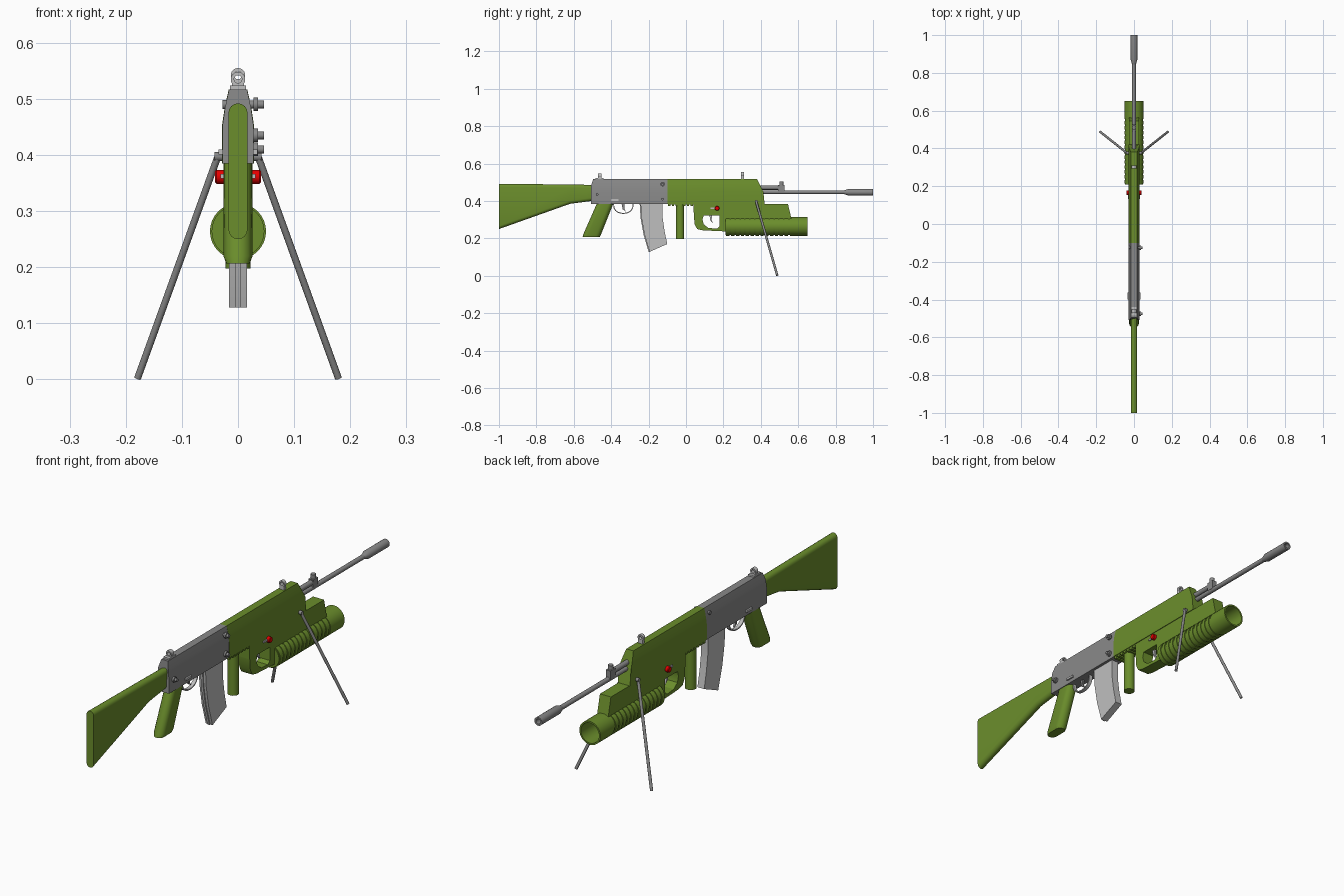
import bpy, bmesh, math
from mathutils import Vector

if "Cube" in bpy.data.objects:
    bpy.data.objects.remove(bpy.data.objects["Cube"])


def material(name, rgb):
    m = bpy.data.materials.new(name)
    m.use_nodes = True
    m.diffuse_color = (*rgb, 1)
    m.node_tree.nodes["Principled BSDF"].inputs["Base Color"].default_value = (*rgb, 1)
    return m


GREEN = material("olive green", (0.147, 0.27, 0.025))
GREY = material("gunmetal grey", (0.25, 0.25, 0.25))
LIGHT = material("light grey", (0.52, 0.52, 0.52))
RED = material("red", (0.8, 0.0, 0.0))


def loft(name, rings, mat, loop=False):
    """Skin a series of equal point rings; cap the ends or close into a loop."""
    bm = bmesh.new()
    rows = [[bm.verts.new(p) for p in ring] for ring in rings]
    n = len(rows[0])
    pairs = list(zip(rows, rows[1:])) + ([(rows[-1], rows[0])] if loop else [])
    for a, b in pairs:
        for i in range(n):
            j = (i + 1) % n
            bm.faces.new((a[i], a[j], b[j], b[i]))
    if not loop:
        bm.faces.new(rows[0])
        bm.faces.new(rows[-1])
    bmesh.ops.recalc_face_normals(bm, faces=bm.faces)
    me = bpy.data.meshes.new(name)
    bm.to_mesh(me)
    bm.free()
    me.materials.append(mat)
    me.polygons.foreach_set("use_smooth", [True] * len(me.polygons))
    me.set_sharp_from_angle(angle=math.radians(32))
    ob = bpy.data.objects.new(name, me)
    bpy.context.collection.objects.link(ob)
    return ob


def plate(name, profile, half, mat, bevel=0, x=0):
    """Side profile (y, z) given thickness across x."""
    ob = loft(name, [[(x + s * half, y, z) for y, z in profile] for s in (-1, 1)], mat)
    if bevel:
        mod = ob.modifiers.new("bevel", "BEVEL")
        mod.width, mod.segments = bevel, 2
    return ob


def box(name, y0, y1, z0, z1, half, mat, x=0):
    return plate(name, [(y0, z0), (y1, z0), (y1, z1), (y0, z1)], half, mat, 0, x)


def turned(name, start, axis, profile, mat, n=24, loop=False):
    """Turn a (distance, radius) profile round an axis."""
    axis = Vector(axis).normalized()
    u = axis.orthogonal().normalized()
    v = axis.cross(u)
    angles = [2 * math.pi * i / n for i in range(n)]
    rings = [[Vector(start) + axis * d + r * (u * math.cos(a) + v * math.sin(a))
              for a in angles] for d, r in profile]
    return loft(name, rings, mat, loop)


def rod(name, a, b, r, mat, n=16):
    d = Vector(b) - Vector(a)
    return turned(name, a, d, [(0, r), (d.length, r)], mat, n)


def slot(lo, hi, r, n=8):
    """Rounded-end outline from lo to hi, as (across, along) points."""
    pts = []
    for centre, turn in ((hi - r, 0), (lo + r, math.pi)):
        for i in range(n + 1):
            a = turn + math.pi * i / n
            pts.append((r * math.cos(a), centre + r * math.sin(a)))
    return pts


# Stock and pistol grip
loft("stock", [[(x, y, z) for x, z in slot(lo, hi, 0.017)] for y, lo, hi in
               ((-1, 0.25, 0.492), (-0.62, 0.385, 0.488), (-0.49, 0.402, 0.486))], GREEN)
loft("pistol_grip", [[(x, y, z) for x, y in slot(lo, hi, r)] for z, lo, hi, r in
                     ((0.39, -0.475, -0.387, 0.025), (0.22, -0.55, -0.455, 0.026),
                      (0.207, -0.553, -0.462, 0.021))], GREEN)

# Receiver and handguard share one cross-section
half_section = [(0.028, 0.385), (0.028, 0.45), (0.023, 0.485), (0.016, 0.517)]


def body(name, back, front, grow, mat):
    sec = half_section + [(-x, z) for x, z in reversed(half_section)]
    return loft(name, [[(x * grow, end(z), z) for x, z in sec] for end in (back, front)], mat)


body("receiver", lambda z: -0.507 + max(0, z - 0.485) * 0.35, lambda z: -0.1, 1, GREY)
body("handguard", lambda z: -0.1, lambda z: 0.42 - (z - 0.385) * 0.1 - max(0, z - 0.45) * 0.4,
     1.03, GREEN)
comb = [(-0.095, 0.387)]
for i in range(24):
    y = -0.095 + i * 0.02
    comb += [(y, 0.372), (y + 0.012, 0.372), (y + 0.012, 0.38), (y + 0.02, 0.38)]
plate("handguard_ribs", comb + [(0.385, 0.387)], 0.026, GREEN)
rod("foregrip", (0, -0.032, 0.198), (0, -0.032, 0.387), 0.0225, GREEN, 24)

# Magazine
mag = [(-0.243, 0.39, -0.125, 0.39), (-0.238, 0.31, -0.125, 0.31),
       (-0.222, 0.22, -0.115, 0.24), (-0.195, 0.128, -0.1, 0.17)]
loft("magazine", [[(-0.016, a, b), (0.016, a, b), (0.016, c, d), (-0.016, c, d)]
                  for a, b, c, d in mag], LIGHT)
back = [(a, b) for a, b, c, d in mag]
plate("magazine_spine", back + [(a - 0.005, b) for a, b in reversed(back)], 0.005, LIGHT)

# Trigger and its guard
arc = [(math.cos(math.pi * i / 10), abs(math.sin(math.pi * i / 10)) ** 0.7) for i in range(11)]
plate("trigger_guard", [(-0.335 + 0.055 * c, 0.387 - 0.056 * s) for c, s in arc]
      + [(-0.335 + 0.05 * c, 0.387 - 0.051 * s) for c, s in reversed(arc)], 0.008, LIGHT)
plate("trigger", [(-0.345, 0.387), (-0.33, 0.387), (-0.33, 0.36), (-0.322, 0.345),
                  (-0.338, 0.355)], 0.004, GREY)
for s, side in ((1, "left"), (-1, "right")):
    box(side + "_selector", -0.4, -0.362, 0.401, 0.41, 0.004, LIGHT, s * 0.031)

# Receiver bolts
for i, (y, z) in enumerate([(-0.125, 0.49), (-0.125, 0.41), (-0.475, 0.435)]):
    turned(f"bolt_{i}", (0.012, y, z), (1, 0, 0),
           [(0, 0.007), (0.016, 0.007), (0.016, 0.012), (0.024, 0.012),
            (0.024, 0.007), (0.034, 0.007)], GREY, 16)
rod("right_bolt", (-0.012, -0.125, 0.49), (-0.028, -0.125, 0.49), 0.008, GREY)

# Barrel, muzzle, gas tube and front sight
rod("barrel", (0, 0.39, 0.447), (0, 0.87, 0.447), 0.01, GREY, 20)
turned("muzzle", (0, 0.845, 0.447), (0, 1, 0),
       [(0, 0.01), (0.025, 0.018), (0.155, 0.018), (0.155, 0.011), (0.09, 0.011)], GREY)
rod("gas_tube", (0, 0.38, 0.471), (0, 0.525, 0.471), 0.011, GREY)
box("front_sight_block", 0.493, 0.527, 0.447, 0.485, 0.011, GREY)
rod("front_sight", (0, 0.51, 0.48), (0, 0.51, 0.503), 0.011, GREY)

# Aperture sights
for name, y0, y1, z in (("middle_sight", 0.295, 0.309, 0.542), ("rear_sight", -0.47, -0.452, 0.535)):
    depth = y1 - y0
    box(name + "_post", y0, y1, 0.51, z - 0.008, 0.011, LIGHT)
    turned(name + "_ring", (0, y0, z), (0, 1, 0),
           [(0, 0.007), (0, 0.013), (depth, 0.013), (depth, 0.007)], LIGHT, 20, True)
box("rear_sight_base", -0.485, -0.44, 0.51, 0.524, 0.014, LIGHT)

# Under-barrel launcher: mount, trigger loop and ribbed tube
plate("launcher_mount", [(0.04, 0.385), (0.545, 0.385), (0.565, 0.3), (0.2, 0.3),
                         (0.19, 0.322), (0.042, 0.322)], 0.026, GREEN)
plate("launcher_loop", [(0.042, 0.325), (0.046, 0.275), (0.06, 0.25), (0.09, 0.243),
                        (0.22, 0.237), (0.22, 0.325), (0.178, 0.325), (0.178, 0.265),
                        (0.165, 0.252), (0.12, 0.256), (0.095, 0.275), (0.088, 0.3),
                        (0.095, 0.325)], 0.026, GREEN)
plate("launcher_trigger", [(0.125, 0.325), (0.14, 0.325), (0.137, 0.3), (0.145, 0.28),
                           (0.13, 0.295)], 0.005, LIGHT)
tube = [(0, 0.04), (0, 0.047)]
for i in range(13):
    d = 0.005 + i * 0.026
    tube += [(d, 0.047), (d, 0.05), (d + 0.018, 0.05), (d + 0.018, 0.047)]
tube += [(0.345, 0.047), (0.345, 0.05), (0.44, 0.05), (0.44, 0.043), (0.2, 0.043)]
turned("launcher_tube", (0, 0.21, 0.264), (0, 1, 0), tube, GREEN, 32)
turned("launcher_button", (-0.041, 0.166, 0.361), (1, 0, 0),
       [(0, 0.01), (0.003, 0.0125), (0.079, 0.0125), (0.082, 0.01)], RED)
for s, side in ((1, "left"), (-1, "right")):
    box(side + "_launcher_lever", 0.132, 0.158, 0.358, 0.366, 0.003, LIGHT, s * 0.028)
    # Bipod legs
    rod(side + "_bipod_leg", (s * 0.036, 0.375, 0.397), (s * 0.179, 0.488, 0.002), 0.0062, GREY)
    rod(side + "_bipod_pivot", (s * 0.02, 0.376, 0.397), (s * 0.042, 0.376, 0.397), 0.008, GREY)
